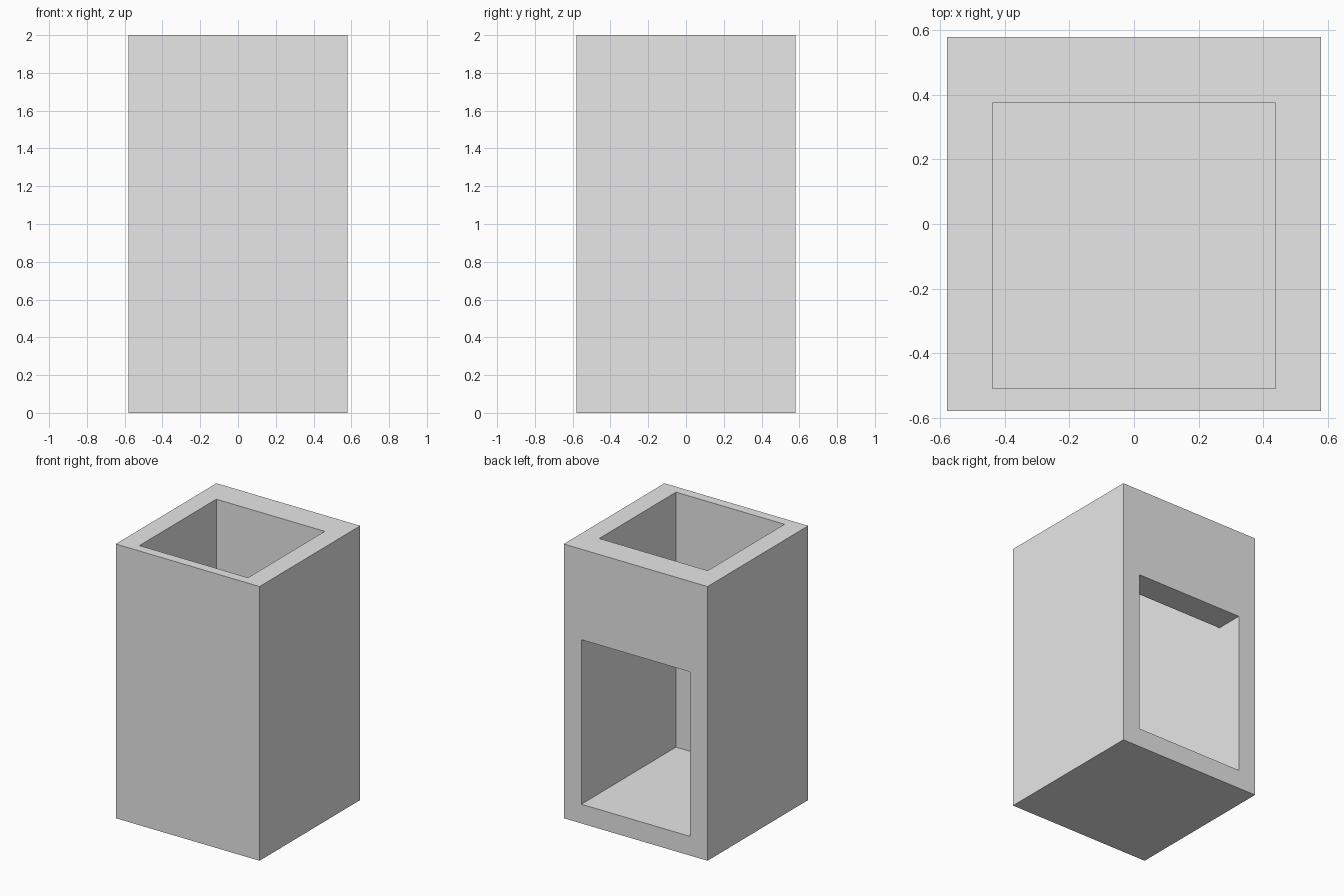
import bpy

# Remove the default cube
if "Cube" in bpy.data.objects:
    bpy.data.objects.remove(bpy.data.objects["Cube"], do_unlink=True)

GREY = (0.8, 0.8, 0.8, 1.0)
mat = bpy.data.materials.new("plain_grey")
mat.use_nodes = True
mat.diffuse_color = GREY
mat.node_tree.nodes["Principled BSDF"].inputs["Base Color"].default_value = GREY


def box(name, low, high):
    """Axis-aligned box between two corners."""
    center = [(a + b) / 2 for a, b in zip(low, high)]
    bpy.ops.mesh.primitive_cube_add(size=1, location=center)
    obj = bpy.context.object
    obj.name = name
    obj.scale = [b - a for a, b in zip(low, high)]
    bpy.ops.object.transform_apply(location=True, rotation=False, scale=True)
    obj.data.materials.append(mat)
    return obj


HALF, INNER = 0.58, 0.438       # outer and cavity half widths
FRONT, BACK = -0.51, 0.375      # cavity walls along y
FLOOR, LINTEL, TOP = 0.14, 1.34, 2.0

# Solid outer block
housing = box("housing", (-HALF, -HALF, 0), (HALF, HALF, TOP))

# Shaft open at the top, and opening through the back wall
shaft = box("shaft_cutter", (-INNER, FRONT, FLOOR), (INNER, BACK, TOP + 0.2))
opening = box("opening_cutter", (-INNER, FRONT, FLOOR), (INNER, HALF + 0.2, LINTEL))

# Cut both, then drop the cutters
for cutter in (shaft, opening):
    mod = housing.modifiers.new(cutter.name, "BOOLEAN")
    mod.operation = "DIFFERENCE"
    mod.solver = "EXACT"
    mod.object = cutter
    bpy.context.view_layer.objects.active = housing
    bpy.ops.object.modifier_apply(modifier=mod.name)
    bpy.data.objects.remove(cutter, do_unlink=True)
